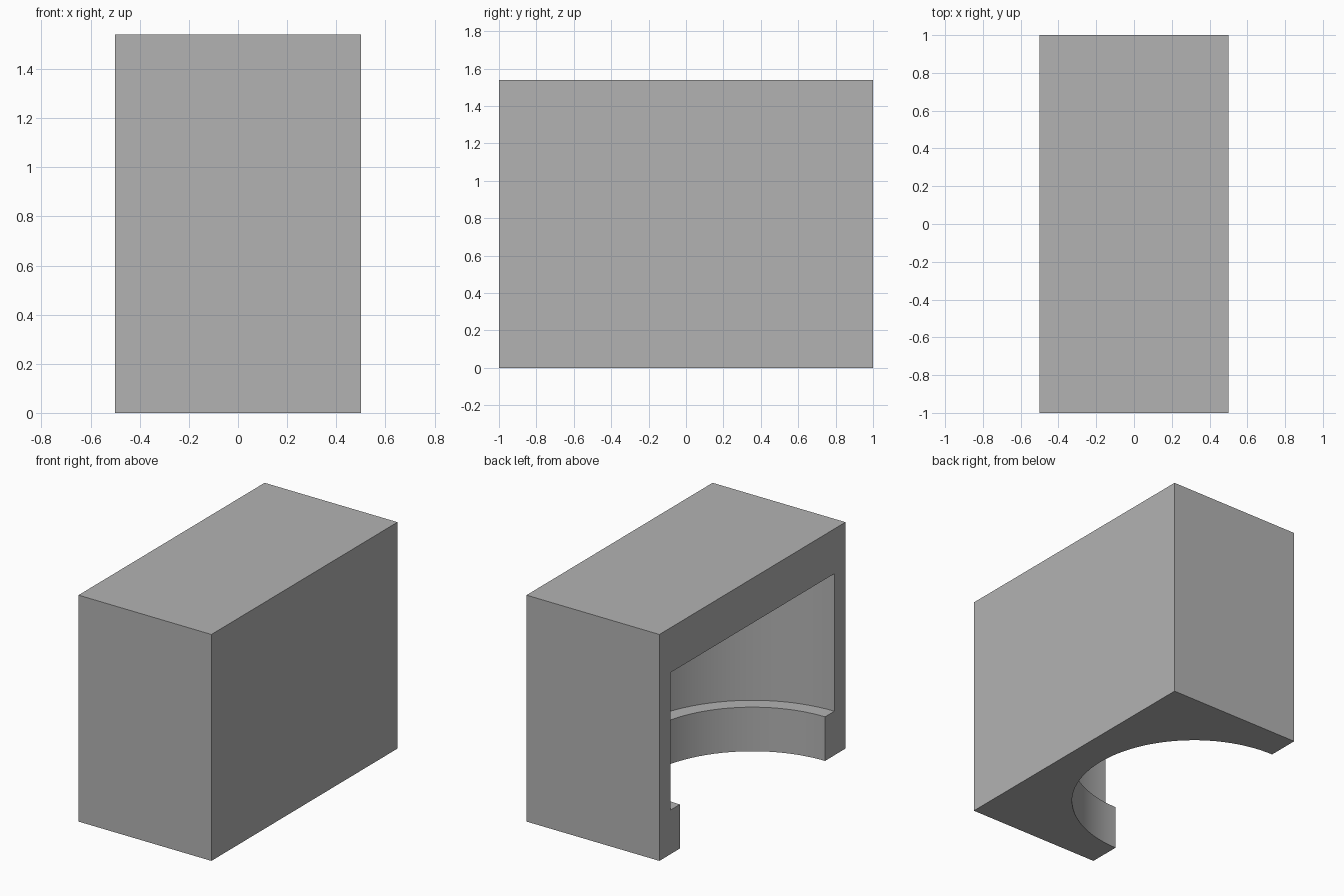
import bpy
import math

cube = bpy.data.objects.get("Cube")
if cube:
    bpy.data.objects.remove(cube, do_unlink=True)

WIDTH, LENGTH, HEIGHT = 1.0, 2.0, 1.54

grey = bpy.data.materials.new("plain_grey")
grey.use_nodes = True
grey.diffuse_color = (0.45, 0.45, 0.45, 1)
grey.node_tree.nodes["Principled BSDF"].inputs["Base Color"].default_value = (0.45, 0.45, 0.45, 1)

# Solid block
bpy.ops.mesh.primitive_cube_add(size=1, location=(0, 0, HEIGHT / 2))
block = bpy.context.object
block.name = "housing_block"
block.scale = (WIDTH, LENGTH, HEIGHT)
bpy.ops.object.transform_apply(location=True, rotation=False, scale=True)
block.data.materials.append(grey)


def cut_round(name, radius, bottom, top):
    """Cut an upright cylinder, centred on the block's open side, out of the block."""
    bpy.ops.mesh.primitive_cylinder_add(
        vertices=96, radius=radius, depth=top - bottom,
        location=(-WIDTH / 2, 0, (bottom + top) / 2))
    cutter = bpy.context.object
    cutter.name = name
    cutter.hide_render = True
    cutter.data.materials.append(grey)
    bpy.ops.object.select_all(action='DESELECT')
    bpy.context.view_layer.objects.active = block
    block.select_set(True)
    mod = block.modifiers.new(name, 'BOOLEAN')
    mod.operation = 'DIFFERENCE'
    mod.solver = 'EXACT'
    mod.object = cutter
    bpy.ops.object.modifier_apply(modifier=mod.name)
    bpy.data.objects.remove(cutter, do_unlink=True)


# Wide upper chamber, then the narrower opening through the base
cut_round("upper_chamber", 0.88, 0.30, 1.235)
cut_round("base_opening", 0.78, -0.2, 0.6)

# Smooth the curved walls, keep the rims sharp
bpy.ops.object.shade_smooth_by_angle(angle=math.radians(30))
